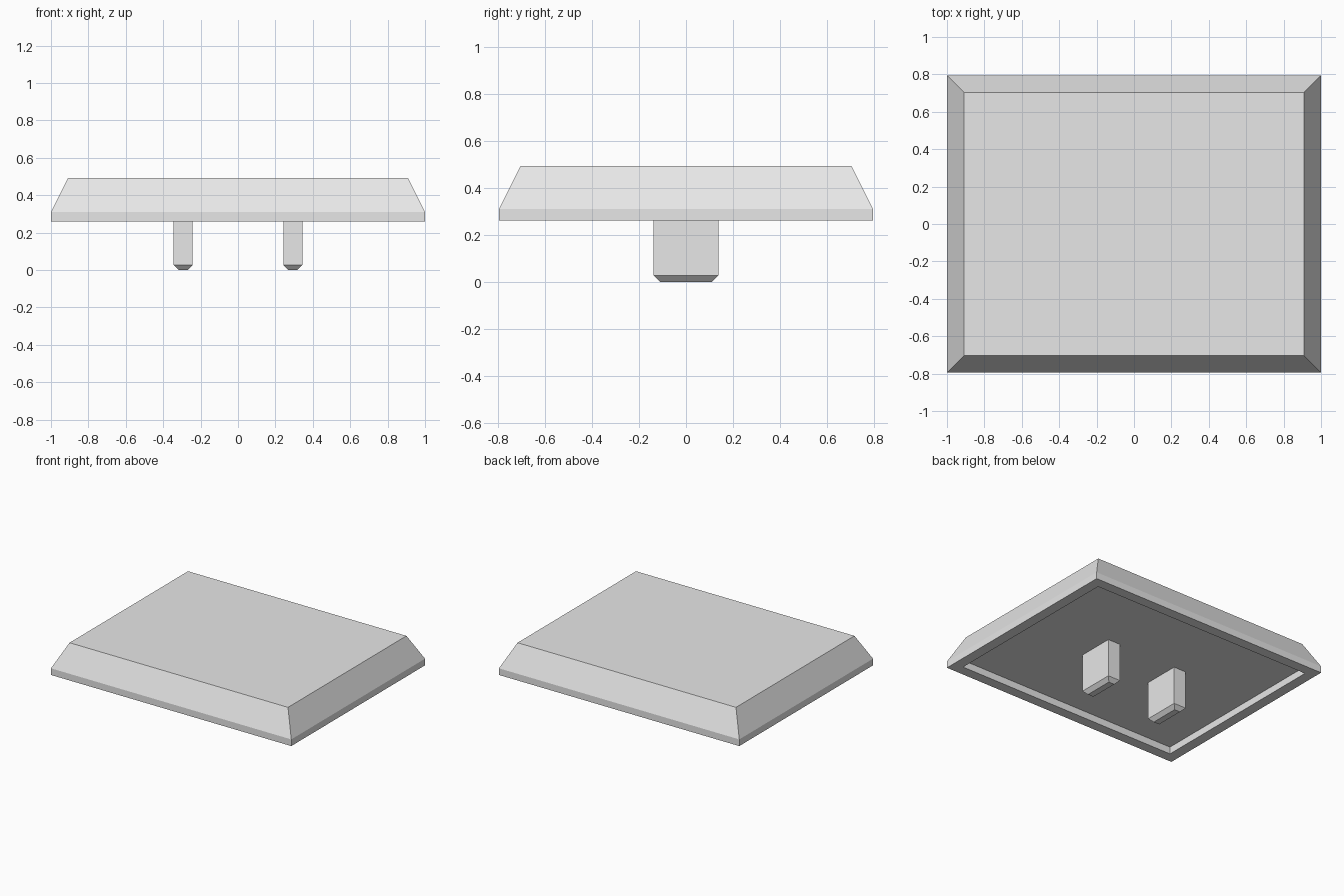
import bpy
import bmesh

cube = bpy.data.objects.get("Cube")
if cube:
    bpy.data.objects.remove(cube, do_unlink=True)

grey = bpy.data.materials.new("light grey")
grey.use_nodes = True
colour = (0.8, 0.8, 0.8, 1.0)
grey.diffuse_color = colour
grey.node_tree.nodes["Principled BSDF"].inputs["Base Color"].default_value = colour


def loft(name, sections, cx=0.0):
    """Closed solid through rectangular sections (half_x, half_y, z), bottom first."""
    bm = bmesh.new()
    rings = [[bm.verts.new((cx + sx * hx, sy * hy, z))
              for sx, sy in ((-1, -1), (1, -1), (1, 1), (-1, 1))]
             for hx, hy, z in sections]
    for a, b in zip(rings, rings[1:]):
        for i in range(4):
            j = (i + 1) % 4
            bm.faces.new((a[i], a[j], b[j], b[i]))
    bm.faces.new(rings[0][::-1])
    bm.faces.new(rings[-1])
    bmesh.ops.recalc_face_normals(bm, faces=bm.faces)
    mesh = bpy.data.meshes.new(name)
    bm.to_mesh(mesh)
    bm.free()
    mesh.materials.append(grey)
    obj = bpy.data.objects.new(name, mesh)
    bpy.context.collection.objects.link(obj)
    return obj


# Cap: recess floor, recess wall, rim, straight skirt, sloped sides, flat top
loft("cap", [
    (0.922, 0.717, 0.313),
    (0.922, 0.717, 0.26),
    (1.0, 0.795, 0.26),
    (1.0, 0.795, 0.31),
    (0.909, 0.704, 0.492),
])

# Two mounting prongs with chamfered tips, running up into the recess floor
for side, x in (("left", 0.293), ("right", -0.293)):
    loft(side + "_prong", [
        (0.024, 0.111, 0.0),
        (0.051, 0.138, 0.028),
        (0.051, 0.138, 0.32),
    ], x)
